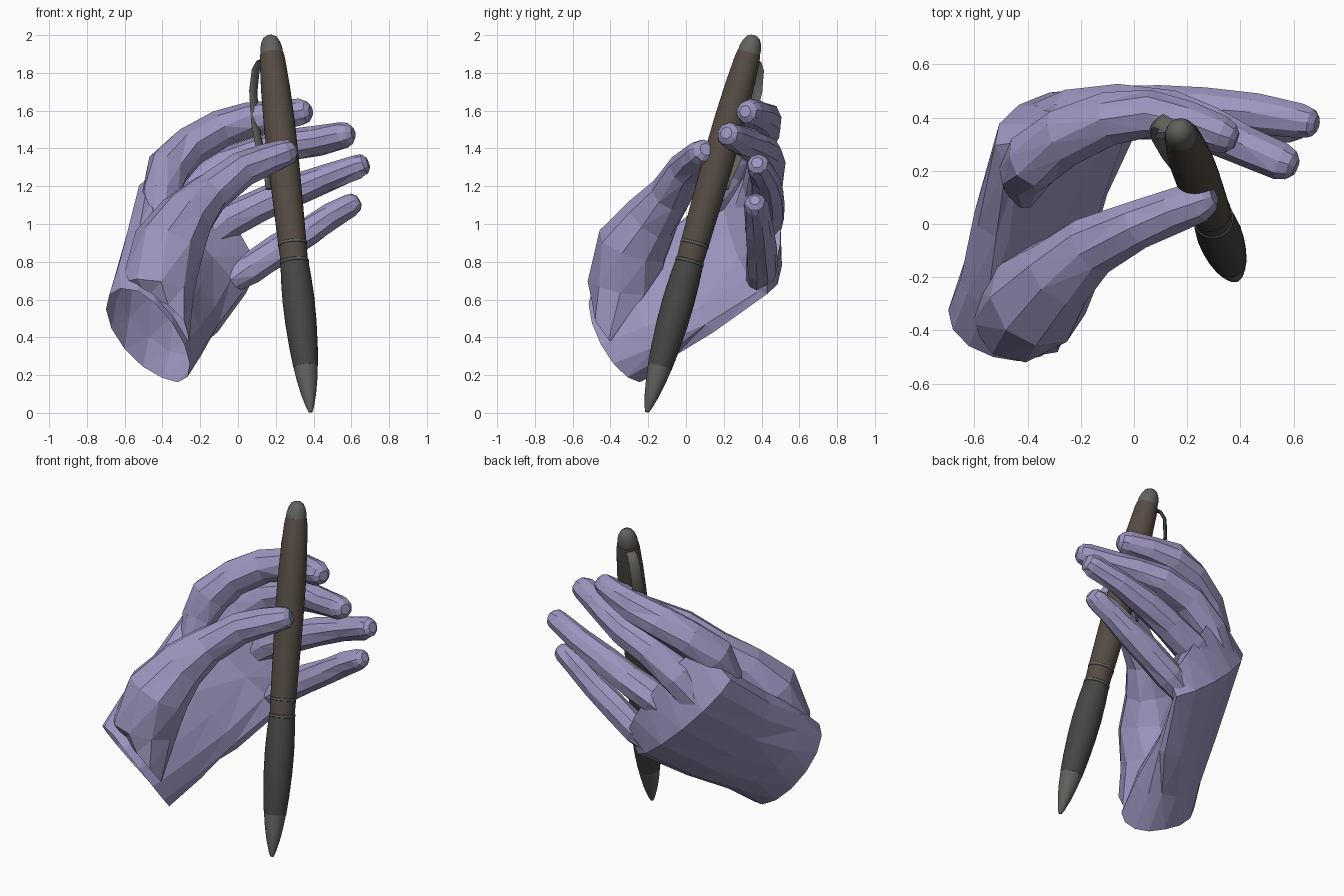
import bpy, bmesh, math, random
from mathutils import Vector as V

if "Cube" in bpy.data.objects:
    bpy.data.objects.remove(bpy.data.objects["Cube"])

random.seed(4)


def material(name, rgb):
    m = bpy.data.materials.new(name)
    m.diffuse_color = (*rgb, 1)
    m.use_nodes = True
    m.node_tree.nodes["Principled BSDF"].inputs["Base Color"].default_value = m.diffuse_color
    return m


SKIN = material("lavender", (0.34, 0.305, 0.53))
BARREL = material("brown", (0.09, 0.07, 0.055))
RUBBER = material("dark_grey", (0.06, 0.062, 0.057))
METAL = material("warm_grey", (0.12, 0.12, 0.11))


def loft(name, rings, mat, smooth=False):
    """Skin a list of equal-length rings and close both ends."""
    bm = bmesh.new()
    rows = [[bm.verts.new(p) for p in r] for r in rings]
    n = len(rows[0])
    for a, b in zip(rows, rows[1:]):
        for i in range(n):
            bm.faces.new((a[i], a[(i + 1) % n], b[(i + 1) % n], b[i]))
    bm.faces.new(rows[0][::-1])
    bm.faces.new(rows[-1])
    if not smooth:
        bmesh.ops.triangulate(bm, faces=[f for f in bm.faces if len(f.verts) == 4])
    bmesh.ops.recalc_face_normals(bm, faces=bm.faces)
    me = bpy.data.meshes.new(name)
    bm.to_mesh(me)
    bm.free()
    me.materials.append(mat)
    ob = bpy.data.objects.new(name, me)
    bpy.context.collection.objects.link(ob)
    if smooth:
        bpy.ops.object.select_all(action='DESELECT')
        ob.select_set(True)
        bpy.context.view_layer.objects.active = ob
        bpy.ops.object.shade_smooth_by_angle(angle=math.radians(35))
    return ob


def circle(c, axis, r, n):
    u = (V((0, 0, 1)) - axis * axis.z).normalized()
    w = axis.cross(u)
    return [c + u * (r * math.cos(2 * math.pi * i / n))
            + w * (r * math.sin(2 * math.pi * i / n)) for i in range(n)]


def jitter(ring, s=0.005):
    return [p + V([random.uniform(-s, s) for _ in range(3)]) for p in ring]


def digit(name, path, start=None, sides=9):
    """Faceted finger along (x, y, z, radius) points with a blunt rounded tip."""
    pts = [V(p[:3]) for p in path]
    rings = []
    for i, p in enumerate(pts):
        t = (pts[min(i + 1, len(pts) - 1)] - pts[max(i - 1, 0)]).normalized()
        if i == 0 and start:
            t = start
        rings.append(jitter(circle(p, t, path[i][3], sides)))
    r = path[-1][3]
    rings.append(circle(pts[-1] + t * r * 0.55, t, r * 0.82, sides))
    rings.append(circle(pts[-1] + t * r * 0.85, t, r * 0.45, sides))
    return loft(name, rings, SKIN)


def palm_ring(thumb_side, little_side, back, inner, n=14):
    """Uneven oval through four points of the palm."""
    a, b, k, p = map(V, (thumb_side, little_side, back, inner))
    c = (a + b) / 2
    out = []
    for i in range(n):
        t = 2 * math.pi * i / n
        x, y = math.cos(t), math.sin(t)
        out.append(c + ((a if x > 0 else b) - c) * abs(x)
                   + ((k if y > 0 else p) - c) * abs(y))
    return out


# Hand: cupped palm from wrist cut to finger webs
CUT = V((.47, .66, .59)).normalized()
wrist = palm_ring((-.53, -.50, .645), (-.40, -.20, .185), (-.69, -.29, .50), (-.265, -.42, .31))
hand = loft("hand", [
    wrist,
    jitter(palm_ring((-.55, -.30, .82), (-.26, -.06, .30), (-.61, -.12, .56), (-.23, -.24, .51))),
    jitter(palm_ring((-.52, -.05, 1.0), (-.11, .14, .43), (-.51, .12, .69), (-.24, .00, .74))),
    palm_ring((-.48, .22, 1.21), (.04, .43, .63), (-.38, .475, .97), (-.19, .25, .89)),
    palm_ring((-.34, .32, 1.37), (.09, .43, .73), (-.11, .49, 1.10), (-.04, .39, 1.03)),
], SKIN)

# Thumb and fingers
digits = [
    digit("thumb", [(-.42, -.36, .465, .18), (-.425, -.33, .66, .195), (-.365, -.28, .89, .195),
                    (-.27, -.18, 1.04, .15), (-.15, -.08, 1.16, .115), (.02, 0, 1.29, .092),
                    (.15, .05, 1.34, .087), (.245, .085, 1.375, .075)], CUT),
    digit("index_finger", [(-.42, .10, 1.02, .05), (-.41, .19, 1.16, .10), (-.37, .25, 1.30, .118),
                           (-.26, .33, 1.41, .108), (-.09, .40, 1.50, .10), (.06, .415, 1.55, .095),
                           (.20, .385, 1.575, .08), (.33, .335, 1.59, .07)]),
    digit("middle_finger", [(-.33, .35, 1.04, .11), (-.22, .40, 1.19, .108), (-.05, .425, 1.31, .099),
                            (.14, .41, 1.38, .096), (.28, .355, 1.415, .085), (.42, .29, 1.44, .078),
                            (.555, .235, 1.47, .071)]),
    digit("ring_finger", [(-.22, .38, .89, .08), (-.07, .42, 1.01, .10), (.10, .43, 1.09, .09),
                          (.27, .43, 1.165, .086), (.46, .415, 1.24, .075), (.635, .385, 1.305, .067)]),
    digit("little_finger", [(-.12, .36, .66, .04), (-.04, .39, .70, .07), (.07, .405, .765, .085),
                            (.22, .40, .865, .083), (.38, .39, .965, .077), (.50, .38, 1.045, .069),
                            (.595, .37, 1.10, .062)]),
]

# Fuse the digits into one faceted hand skin
for d in digits:
    m = hand.modifiers.new(d.name, 'BOOLEAN')
    m.operation, m.solver, m.object = 'UNION', 'EXACT', d
fused = bpy.data.meshes.new_from_object(
    hand.evaluated_get(bpy.context.evaluated_depsgraph_get()))
hand.modifiers.clear()
hand.data = fused
for d in digits:
    bpy.data.objects.remove(d)

# Open the wrist cut
bm = bmesh.new()
bm.from_mesh(hand.data)
mid = sum(wrist, V()) / len(wrist)
cut = [f for f in bm.faces if f.normal.dot(CUT) < -.85
       and (f.calc_center_median() - mid).length < .2]
bmesh.ops.delete(bm, geom=cut, context='FACES')
bm.to_mesh(hand.data)
bm.free()

# Pen: turned sections along a leaning axis
TIP, TOP = V((.385, -.208, 0)), V((.168, .36, 2.0))
AXIS = (TOP - TIP).normalized()
LEN = (TOP - TIP).length


def turned(name, profile, mat, sides=32):
    return loft(name, [circle(TIP + AXIS * s, AXIS, r, sides) for s, r in profile], mat, True)


turned("pen_tip", [(.004, .010), (.03, .02), (.10, .039), (.18, .054), (.255, .064)], METAL)
turned("pen_grip", [(.255, .065), (.36, .075), (.50, .083), (.62, .085), (.74, .081), (.835, .074)], RUBBER)
turned("pen_barrel", [(.835, .072), (.94, .075), (1.15, .079), (1.4, .083), (1.6, .083),
                      (1.8, .077), (1.96, .067), (1.99, .062)], BARREL)
for i, s in enumerate((.835, .935)):
    turned(f"pen_ring_{i + 1}", [(s - .01, .072), (s - .006, .077), (s + .006, .077), (s + .01, .072)], METAL)
turned("pen_cap", [(1.97, .06), (1.99, .060), (2.02, .058), (2.05, .050), (2.075, .037),
                   (LEN - .003, .018), (LEN, .004)], METAL)

# Pocket clip: flat bowed strip standing off the barrel
OUT = V((-.76, .65, 0))
OUT = (OUT - AXIS * OUT.dot(AXIS)).normalized()
strip = []
for s, off, w in ((1.97, .045, .026), (1.965, .085, .03), (1.93, .12, .032), (1.82, .152, .034),
                  (1.65, .163, .034), (1.45, .145, .031), (1.33, .118, .027), (1.27, .122, .018)):
    thin = AXIS if s == 1.97 else OUT
    c = TIP + AXIS * s + OUT * off
    side = AXIS.cross(OUT)
    strip.append([c + side * (w * math.cos(i * math.pi / 4)) + thin * (.011 * math.sin(i * math.pi / 4))
                  for i in range(8)])
loft("pen_clip", strip, METAL, True)
